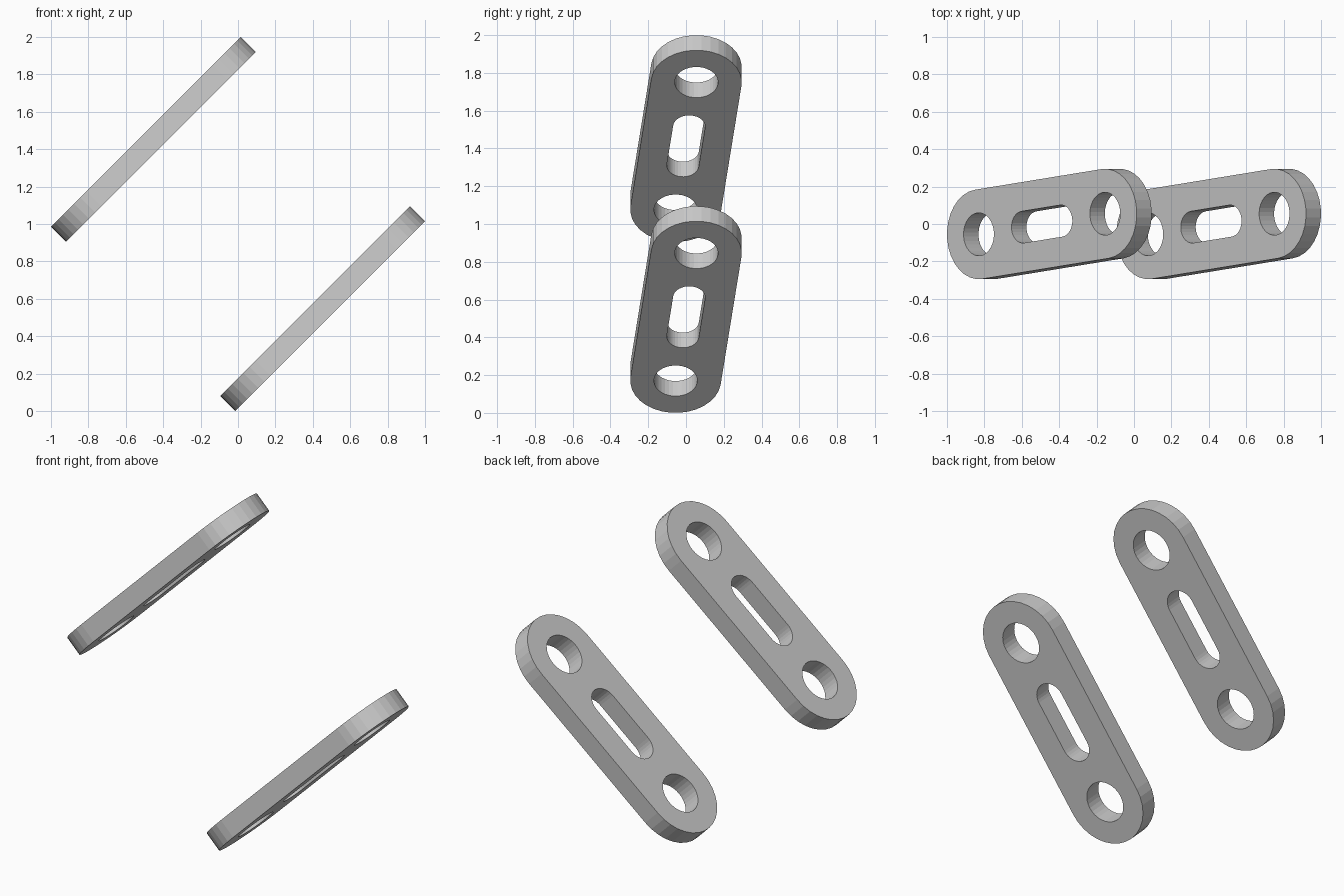
import bpy, bmesh
from math import sin, cos, pi, radians, atan2
from mathutils import Matrix

if "Cube" in bpy.data.objects:
    bpy.data.objects.remove(bpy.data.objects["Cube"])

SEG = 16              # segments per half circle
THICK = 0.113
TILT = atan2(0.055, 0.4775)


def stadium(half, r):
    """Closed outline of two half circles, centred at +-half on x."""
    right = [(half + r * cos(a), r * sin(a)) for a in
             (-pi / 2 + pi * i / SEG for i in range(SEG + 1))]
    return right + [(-x, -y) for x, y in right]


def circle(cx, r):
    n = 2 * SEG
    return [(cx + r * cos(2 * pi * i / n), r * sin(2 * pi * i / n)) for i in range(n)]


def plate_mesh(name, loops, thick):
    """Extruded plate from an outer outline plus hole outlines."""
    curve = bpy.data.curves.new(name, 'CURVE')
    curve.dimensions = '2D'
    curve.fill_mode = 'BOTH'
    curve.extrude = thick / 2
    for pts in loops:
        s = curve.splines.new('POLY')
        s.points.add(len(pts) - 1)
        for p, (x, y) in zip(s.points, pts):
            p.co = (x, y, 0, 1)
        s.use_cyclic_u = True
    tmp = bpy.data.objects.new(name + "_outline", curve)
    bpy.context.collection.objects.link(tmp)
    dg = bpy.context.evaluated_depsgraph_get()
    mesh = bpy.data.meshes.new_from_object(tmp.evaluated_get(dg))
    bpy.data.objects.remove(tmp)
    # weld caps to walls, flat shading
    bm = bmesh.new()
    bm.from_mesh(mesh)
    bmesh.ops.remove_doubles(bm, verts=bm.verts, dist=1e-4)
    bmesh.ops.recalc_face_normals(bm, faces=bm.faces)
    for f in bm.faces:
        f.smooth = False
    bm.to_mesh(mesh)
    bm.free()
    mesh.name = name
    return mesh


# Link plate: rounded ends, a round hole at each end, a slot in the middle
link = plate_mesh("link_plate", [stadium(0.4807, 0.24),
                                 circle(-0.4807, 0.115), circle(0.4807, 0.115),
                                 stadium(0.146, 0.085)], THICK)

# Two parallel plates, leaning 45 degrees and slightly skewed in their plane
for name, x, z in (("lower_link_plate", 0.4525, 0.5475),
                   ("upper_link_plate", -0.4525, 1.4525)):
    ob = bpy.data.objects.new(name, link)
    bpy.context.collection.objects.link(ob)
    ob.matrix_world = (Matrix.Translation((x, 0, z))
                       @ Matrix.Rotation(radians(-45), 4, 'Y')
                       @ Matrix.Rotation(TILT, 4, 'Z'))
